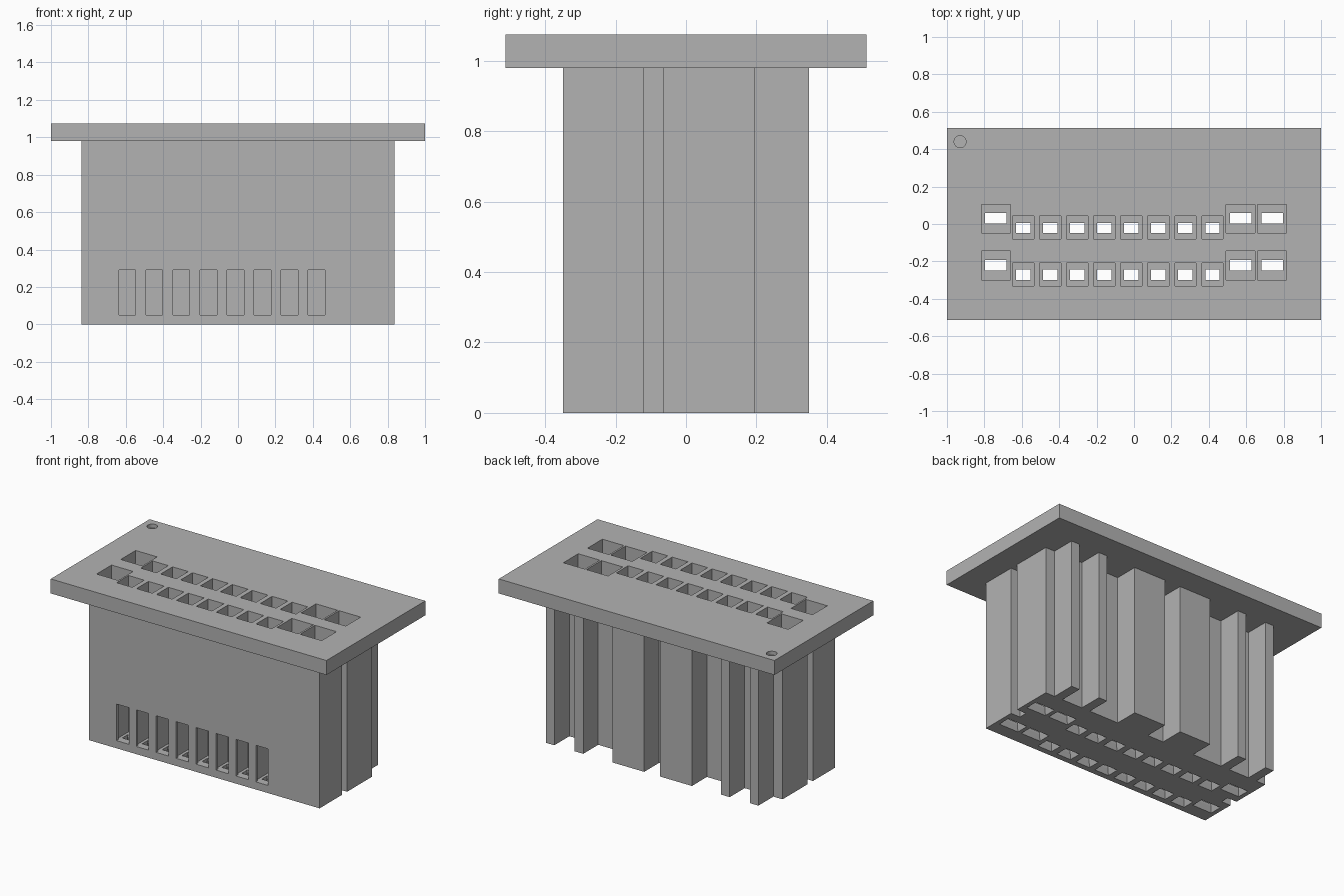
import bpy
import bmesh
import math

cube = bpy.data.objects.get("Cube")
if cube:
    bpy.data.objects.remove(cube, do_unlink=True)

grey = bpy.data.materials.new("plain grey")
grey.use_nodes = True
colour = (0.45, 0.45, 0.45, 1)
grey.diffuse_color = colour
grey.node_tree.nodes["Principled BSDF"].inputs["Base Color"].default_value = colour


def rect(cx, cy, w, d):
    return [(cx + sx * w / 2, cy + sy * d / 2)
            for sx, sy in ((-1, -1), (1, -1), (1, 1), (-1, 1))]


def loft(bm, rings):
    """Closed solid through (outline, z) rings, listed from the bottom up."""
    loops = [[bm.verts.new((x, y, z)) for x, y in pts] for pts, z in rings]
    n = len(loops[0])
    bm.faces.new(loops[0][::-1])
    bm.faces.new(loops[-1])
    for low, high in zip(loops, loops[1:]):
        for i in range(n):
            j = (i + 1) % n
            bm.faces.new((low[i], low[j], high[j], high[i]))


def make(name, solids):
    bm = bmesh.new()
    for rings in solids:
        loft(bm, rings)
    bmesh.ops.recalc_face_normals(bm, faces=bm.faces)
    mesh = bpy.data.meshes.new(name)
    bm.to_mesh(mesh)
    bm.free()
    mesh.materials.append(grey)
    obj = bpy.data.objects.new(name, mesh)
    bpy.context.collection.objects.link(obj)
    return obj


def cut(obj, cutters):
    bpy.context.view_layer.objects.active = obj
    for cutter in cutters:
        mod = obj.modifiers.new("cut", 'BOOLEAN')
        mod.operation = 'DIFFERENCE'
        mod.solver = 'EXACT'
        mod.object = cutter
        bpy.ops.object.modifier_apply(modifier=mod.name)


TOP, SEAT, FLOOR = 1.075, 0.98, 0.05

# Body outline: side grooves and rear ribs, mirrored left to right
side, rib, valley, back = 0.837, 0.77, 0.195, 0.35
half = [(side, -back), (side, -0.12), (rib, -0.12), (rib, -0.065),
        (side, -0.065), (side, valley)]
for outer, inner in ((rib, 0.71), (0.562, 0.50), (0.288, 0.058)):
    half += [(outer, valley), (outer, back), (inner, back), (inner, valley)]
outline = half + [(-x, y) for x, y in reversed(half)]

body = make("body", [[(outline, 0), (outline, SEAT)]])
plate_outline = rect(0, 0, 2, 1.024)
plate = make("top_plate", [[(plate_outline, SEAT), (plate_outline, TOP)]])

# Terminal cavities: two rows of eight small and three large ones
pitch = 0.1445
small_x = [-0.592 + pitch * i for i in range(8)]
large_x = (-0.738, 0.57, 0.738)
wells, mouths = [], []


def cavity(x, y, w, d, hole_y, hole_w, hole_d):
    well = rect(x, y, w, d)
    wells.append([(well, FLOOR), (well, TOP + 0.1)])
    hole = rect(x, hole_y, hole_w, hole_d)
    flare = rect(x, hole_y, hole_w + 0.03, hole_d + 0.03)
    mouths.append([(flare, -0.005), (hole, 0.035), (hole, FLOOR + 0.02)])


for row in (0, -0.25):
    for x in small_x:
        cavity(x, row - 0.019, 0.114, 0.123, row - 0.021, 0.077, 0.055)
    for x in large_x:
        cavity(x, row + 0.028, 0.156, 0.154, row + 0.03, 0.115, 0.056)

# Front windows into the small cavities of the front row
windows = []
for x in small_x:
    slot = rect(x, -0.35, 0.09, 0.1)
    windows.append([(slot, FLOOR), (slot, 0.29)])

# Round blind index mark in the corner of the plate
circle = [(-0.93 + 0.032 * math.cos(a * math.tau / 32),
           0.44 + 0.032 * math.sin(a * math.tau / 32)) for a in range(32)]

well_cutter = make("cavity_cutter", wells)
mouth_cutter = make("mouth_cutter", mouths)
window_cutter = make("window_cutter", windows)
mark_cutter = make("mark_cutter", [[(circle, TOP - 0.025), (circle, TOP + 0.1)]])

cut(body, (well_cutter, mouth_cutter, window_cutter))
cut(plate, (well_cutter, mark_cutter))

for helper in (well_cutter, mouth_cutter, window_cutter, mark_cutter):
    bpy.data.objects.remove(helper, do_unlink=True)
